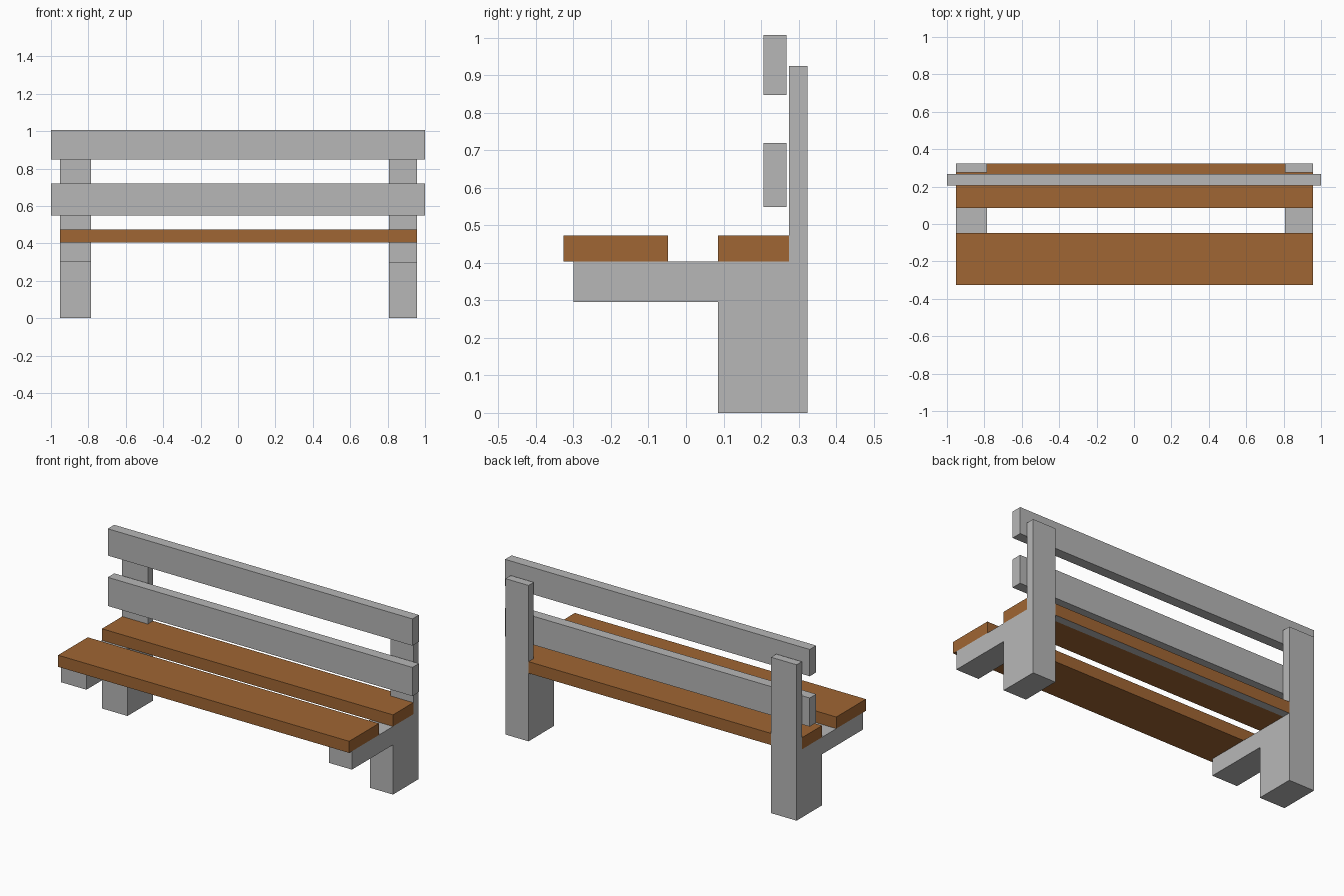
import bpy, bmesh

if "Cube" in bpy.data.objects:
    bpy.data.objects.remove(bpy.data.objects["Cube"])


def material(name, rgb):
    m = bpy.data.materials.new(name)
    m.diffuse_color = (*rgb, 1)
    m.use_nodes = True
    m.node_tree.nodes["Principled BSDF"].inputs["Base Color"].default_value = m.diffuse_color
    return m


GREY = material("concrete grey", (0.474, 0.474, 0.474))
BROWN = material("wood brown", (0.352, 0.133, 0.033))


def prism(name, points, offset, mats):
    """Extrude a closed 3D outline along an offset into a solid."""
    bm = bmesh.new()
    face = bm.faces.new([bm.verts.new(p) for p in points])
    ext = bmesh.ops.extrude_face_region(bm, geom=[face], use_keep_orig=True)
    verts = [g for g in ext["geom"] if isinstance(g, bmesh.types.BMVert)]
    bmesh.ops.translate(bm, verts=verts, vec=offset)
    bmesh.ops.recalc_face_normals(bm, faces=bm.faces)
    mesh = bpy.data.meshes.new(name)
    bm.to_mesh(mesh)
    bm.free()
    for m in mats:
        mesh.materials.append(m)
    obj = bpy.data.objects.new(name, mesh)
    bpy.context.collection.objects.link(obj)
    return obj


def board(name, x, y, z, mats):
    """Box from its x, y and z ranges."""
    pts = [(x[0], y[0], z[0]), (x[1], y[0], z[0]), (x[1], y[1], z[0]), (x[0], y[1], z[0])]
    return prism(name, pts, (0, 0, z[1] - z[0]), mats)


# End supports: foot, seat arm and back post in one side profile
LEFT, RIGHT = (-0.953, -0.785), (0.807, 0.958)
for side, (x0, x1), arm in (("left", LEFT, 0.303), ("right", RIGHT, 0.295)):
    profile = [(-0.30, arm), (0.085, arm), (0.085, 0), (0.324, 0),
               (0.324, 0.925), (0.275, 0.925), (0.275, 0.404), (-0.30, 0.404)]
    prism(side + "_support", [(x0, y, z) for y, z in profile], (x1 - x0, 0, 0), [GREY])

# Seat planks; the rear one has a tongue reaching back between the posts
SEAT_X, SEAT_Z = (LEFT[0], RIGHT[1]), (0.404, 0.473)
board("front_seat_plank", SEAT_X, (-0.326, -0.048), SEAT_Z, [BROWN])
board("rear_seat_plank", SEAT_X, (0.085, 0.275), SEAT_Z, [BROWN])
tongue = board("rear_seat_tongue", (LEFT[1], RIGHT[0]), (0.275, 0.324), SEAT_Z, [BROWN, GREY])

# The tongue is grey underneath
for p in tongue.data.polygons:
    p.material_index = 1 if p.normal.z < -0.5 else 0

# Backrest slats
board("lower_back_slat", (-1, 1), (0.207, 0.268), (0.549, 0.719), [GREY])
board("upper_back_slat", (-1, 1), (0.207, 0.268), (0.848, 1.007), [GREY])
